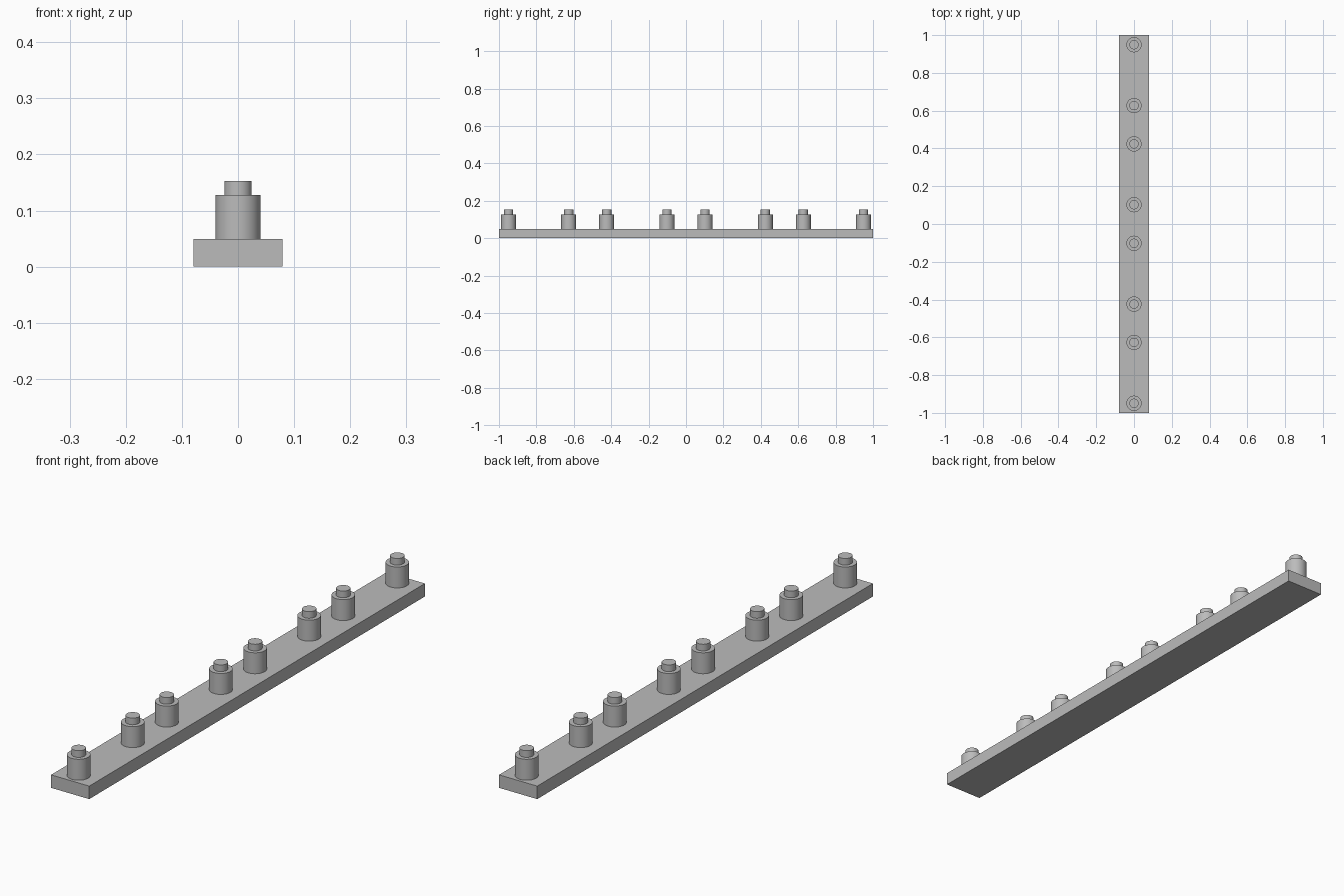
import bpy
import math

cube = bpy.data.objects.get("Cube")
if cube:
    bpy.data.objects.remove(cube, do_unlink=True)

# Single plain grey
grey = bpy.data.materials.new("plain_grey")
grey.use_nodes = True
colour = (0.5, 0.5, 0.5, 1)
grey.diffuse_color = colour
grey.node_tree.nodes["Principled BSDF"].inputs["Base Color"].default_value = colour


def finish(name):
    obj = bpy.context.object
    obj.name = name
    obj.data.materials.append(grey)
    return obj


def cylinder(name, radius, bottom, top, y):
    bpy.ops.mesh.primitive_cylinder_add(
        vertices=48, radius=radius, depth=top - bottom,
        location=(0, y, (bottom + top) / 2))
    finish(name)
    bpy.ops.object.shade_smooth_by_angle(angle=math.radians(30))


BASE_TOP, POST_TOP, PIN_TOP = 0.049, 0.128, 0.153

# Long base bar
bpy.ops.mesh.primitive_cube_add(size=1, location=(0, 0, BASE_TOP / 2))
bar = finish("base_bar")
bar.scale = (0.159, 2, BASE_TOP)
bpy.ops.object.transform_apply(location=False, rotation=False, scale=True)

# Stepped posts in mirrored pairs along the bar
for i, offset in enumerate((0.102, 0.424, 0.627, 0.949), 1):
    for side, sign in (("front", -1), ("back", 1)):
        cylinder(f"{side}_post_{i}", 0.04, BASE_TOP, POST_TOP, sign * offset)
        cylinder(f"{side}_post_pin_{i}", 0.0245, POST_TOP, PIN_TOP, sign * offset)
